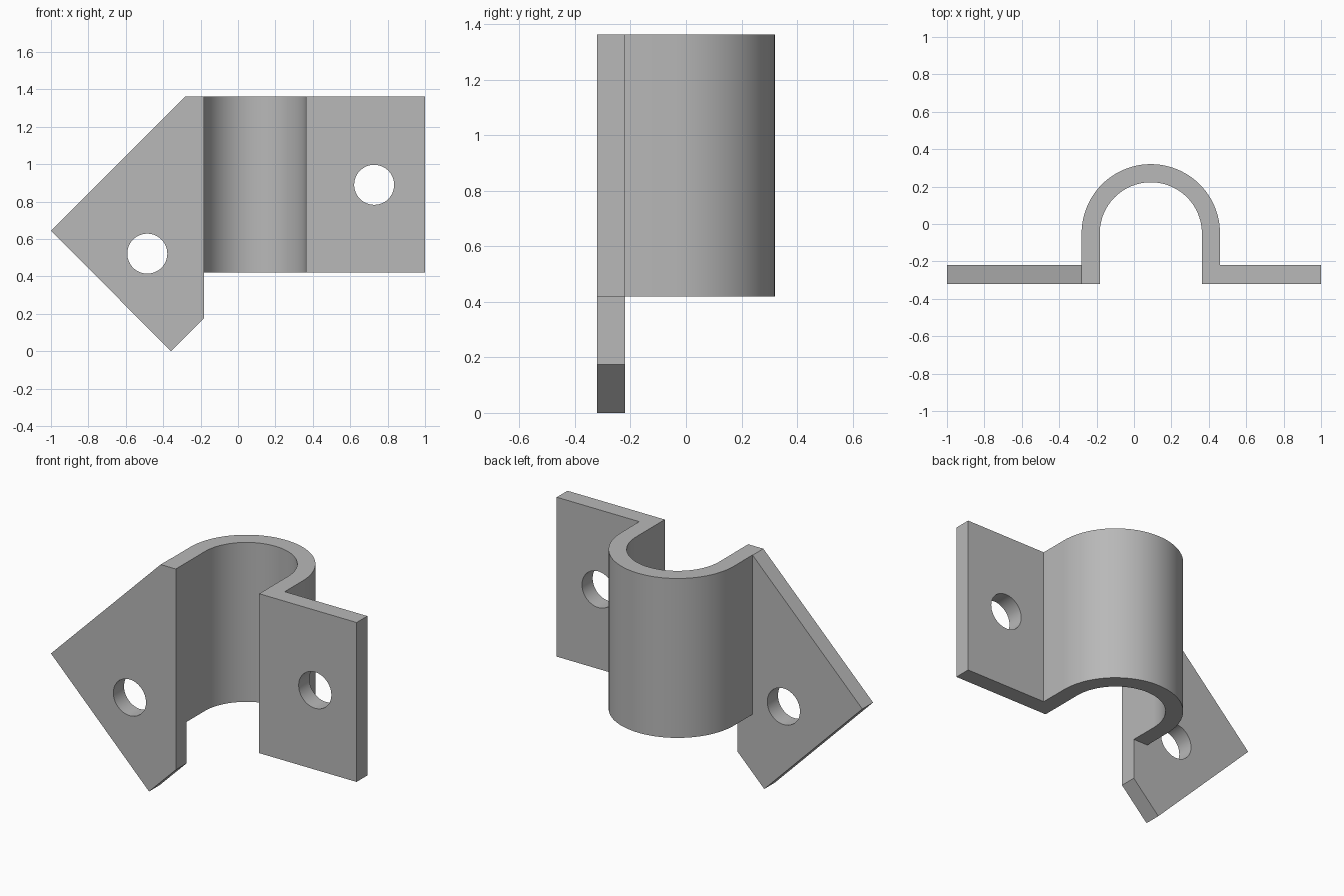
import bpy, bmesh, math
from mathutils import Vector

cube = bpy.data.objects.get("Cube")
if cube:
    bpy.data.objects.remove(cube, do_unlink=True)

steel = bpy.data.materials.new("grey steel")
steel.use_nodes = True
GREY = (0.48, 0.48, 0.48, 1)
steel.diffuse_color = GREY
steel.node_tree.nodes["Principled BSDF"].inputs["Base Color"].default_value = GREY

FRONT, BACK = -0.32, -0.22           # flange thickness in y
BOTTOM, TOP = 0.42, 1.363            # height of the strap
CX, CY = 0.09, -0.05                 # arch centre
OUTER, INNER = 0.37, 0.273           # arch radii
HOLE_R = 0.107


def prism(name, points, sweep):
    """Sweep a closed outline along a vector into a solid."""
    bm = bmesh.new()
    face = bm.faces.new([bm.verts.new(p) for p in points])
    new = bmesh.ops.extrude_face_region(bm, geom=[face])["geom"]
    verts = [g for g in new if isinstance(g, bmesh.types.BMVert)]
    bmesh.ops.translate(bm, verts=verts, vec=Vector(sweep))
    bmesh.ops.recalc_face_normals(bm, faces=bm.faces)
    mesh = bpy.data.meshes.new(name)
    bm.to_mesh(mesh)
    bm.free()
    mesh.materials.append(steel)
    obj = bpy.data.objects.new(name, mesh)
    bpy.context.collection.objects.link(obj)
    return obj


def arc(cx, cy, r, start, end, n):
    angles = [math.radians(start + (end - start) * i / n) for i in range(n + 1)]
    return [(cx + r * math.cos(a), cy + r * math.sin(a)) for a in angles]


def combine(target, tool, operation):
    """Apply a boolean and discard the tool."""
    mod = target.modifiers.new(operation.lower(), "BOOLEAN")
    mod.operation, mod.object, mod.solver = operation, tool, "EXACT"
    bpy.context.view_layer.objects.active = target
    bpy.ops.object.modifier_apply(modifier=mod.name)
    bpy.data.objects.remove(tool, do_unlink=True)


# Arched strap with the square flange, as one plan outline
leg_y = -0.27
outline = [(CX - OUTER, leg_y)] + arc(CX, CY, OUTER, 180, 0, 48)
outline += [(CX + OUTER, BACK), (1, BACK), (1, FRONT), (CX + INNER, FRONT)]
outline += arc(CX, CY, INNER, 0, 180, 48) + [(CX - INNER, leg_y)]
bracket = prism("clamp_bracket", [(x, y, BOTTOM) for x, y in outline],
                (0, 0, TOP - BOTTOM))

# Angled flange, an elevation outline with slanted edges
edge_x = CX - INNER
slanted = [(-1, 0.645), (-0.282, TOP), (edge_x, TOP), (edge_x, 0.175), (-0.358, 0)]
flange = prism("angled_flange", [(x, FRONT, z) for x, z in slanted],
               (0, BACK - FRONT, 0))
combine(bracket, flange, "UNION")

# Bolt holes
for x, z in ((-0.485, 0.522), (0.728, 0.89)):
    ring = arc(x, z, HOLE_R, 0, 352.5, 47)
    drill = prism("hole_cutter", [(px, FRONT - 0.1, pz) for px, pz in ring],
                  (0, BACK - FRONT + 0.2, 0))
    drill.hide_render = True
    combine(bracket, drill, "DIFFERENCE")

# Smooth curved walls, crisp edges
bpy.ops.object.select_all(action="DESELECT")
bracket.select_set(True)
bpy.context.view_layer.objects.active = bracket
bpy.ops.object.shade_smooth_by_angle(angle=math.radians(30))
